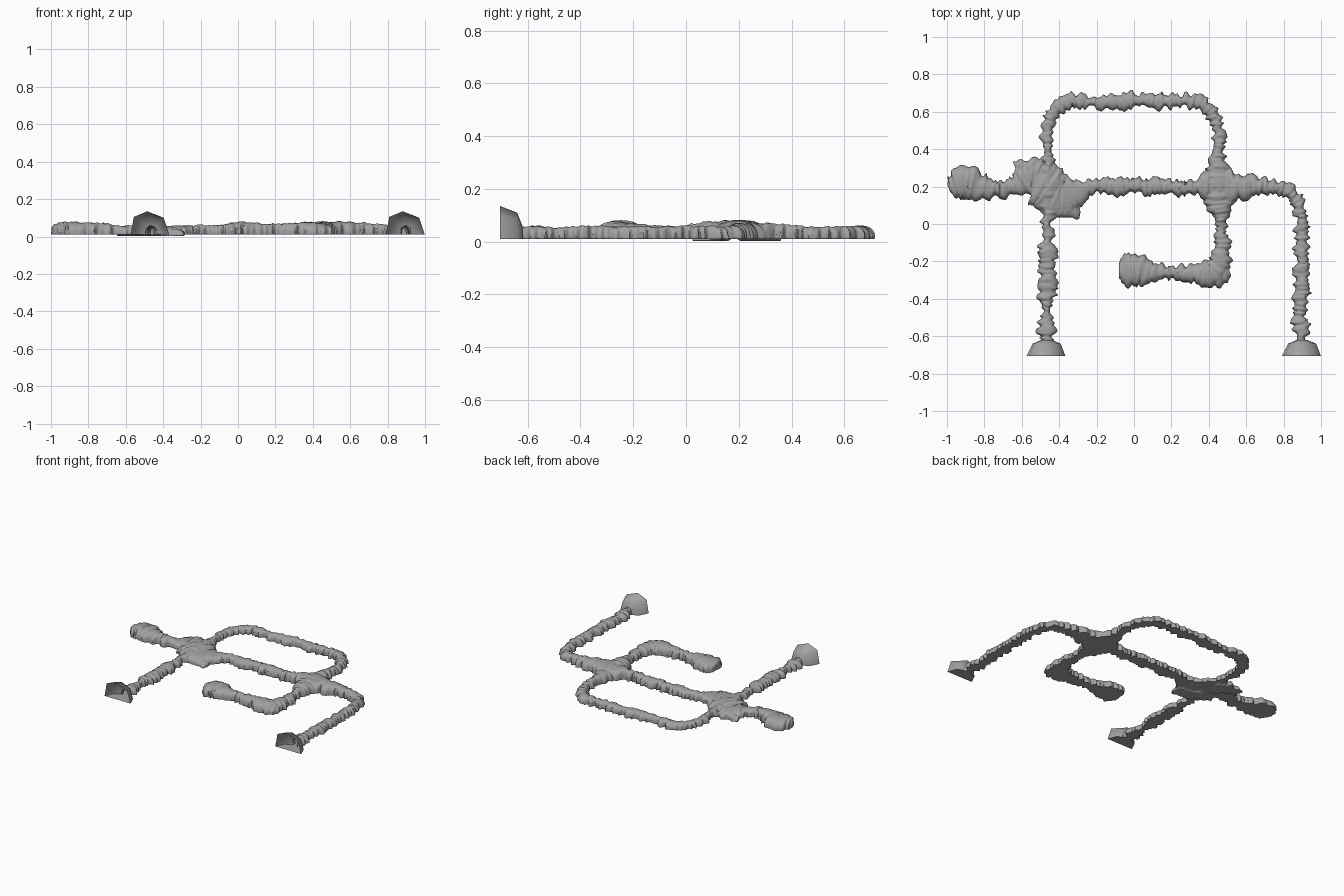
import bpy, bmesh, math, random
from mathutils import Vector

if "Cube" in bpy.data.objects:
    bpy.data.objects.remove(bpy.data.objects["Cube"])

random.seed(4)
MOUTH_Y = -0.628

rock = bpy.data.materials.new("rock")
rock.diffuse_color = (0.36, 0.36, 0.36, 1)
rock.use_nodes = True
rock.node_tree.nodes["Principled BSDF"].inputs["Base Color"].default_value = rock.diffuse_color


def smooth_path(pts, step=0.012):
    """Catmull-Rom through (x, y, half width, height) points."""
    p = [Vector(q) for q in pts]
    p = [p[0] * 2 - p[1]] + p + [p[-1] * 2 - p[-2]]
    out = []
    for i in range(1, len(p) - 2):
        a, b, c, d = p[i - 1:i + 3]
        n = max(2, round((c - b).length / step))
        for k in range(n):
            t = k / n
            out.append(0.5 * (b * 2 + (c - a) * t + (a * 2 - b * 5 + c * 4 - d) * t * t
                              + (b * 3 - a - c * 3 + d) * t ** 3))
    out.append(p[-2])
    return out


def add_tunnel(bm, pts, base=0.01, sides=12):
    """Flat-floored arch swept along a path, with ragged ribs."""
    path = smooth_path(pts)
    rings = []
    left = right = 0.0
    for i, q in enumerate(path):
        a, b = path[max(i - 2, 0)], path[min(i + 2, len(path) - 1)]
        t = Vector((b.x - a.x, b.y - a.y)).normalized()
        n = Vector((t.y, -t.x))
        left = 0.3 * left + 0.7 * random.uniform(-0.026, 0.026)
        right = 0.3 * right + 0.7 * random.uniform(-0.026, 0.026)
        h = (q.w - base) * random.uniform(0.88, 1.05)
        ring = []
        for k in range(sides + 1):
            ang = math.pi * k / sides
            c = math.cos(ang)
            w = max(q.z + (right if c > 0 else left), 0.016)
            u = w * math.copysign(abs(c) ** 0.85, c)
            z = base + h * max(math.sin(ang), 0) ** 0.7
            ring.append(bm.verts.new((q.x + n.x * u, q.y + n.y * u, z)))
        rings.append(ring)
    m = sides + 1
    for r, s in zip(rings, rings[1:]):
        for k in range(m):
            bm.faces.new((r[k], r[(k + 1) % m], s[(k + 1) % m], s[k]))
    bm.faces.new(rings[0])
    bm.faces.new(rings[-1][::-1])


bm = bmesh.new()
# main gallery: west chamber, two junctions, then down to the east entrance
add_tunnel(bm, [(-.99, .19, .04, .06), (-.96, .2, .07, .075), (-.9, .215, .088, .08),
                (-.8, .195, .065, .08), (-.7, .19, .038, .072), (-.63, .2, .06, .06),
                (-.55, .235, .11, .06), (-.47, .2, .12, .065), (-.4, .15, .10, .06),
                (-.31, .17, .075, .06), (-.24, .2, .042, .062), (-.1, .2, .042, .065),
                (.1, .2, .042, .065), (.28, .19, .036, .07), (.36, .2, .06, .078),
                (.45, .2, .095, .08), (.56, .2, .07, .08), (.68, .2, .045, .075),
                (.79, .19, .035, .065), (.86, .145, .035, .06), (.895, .05, .035, .06),
                (.9, -.1, .037, .06), (.9, -.25, .042, .06), (.9, -.4, .042, .06),
                (.89, -.5, .03, .055), (.895, -.56, .05, .06), (.89, -.62, .028, .058),
                (.89, -.66, .028, .058)])
# west passage: junction down to the west entrance
add_tunnel(bm, [(-.465, .2, .06, .065), (-.465, .06, .035, .06), (-.465, -.04, .028, .055),
                (-.465, -.15, .042, .06), (-.46, -.3, .042, .06), (-.465, -.4, .042, .06),
                (-.465, -.48, .026, .055), (-.465, -.56, .05, .06), (-.465, -.62, .028, .058),
                (-.465, -.66, .028, .058)])
# north loop continuing through the east junction into the inner chamber
add_tunnel(bm, [(-.465, .2, .06, .065), (-.46, .33, .028, .06), (-.46, .43, .024, .055),
                (-.46, .53, .038, .055), (-.42, .615, .034, .055), (-.34, .655, .036, .058),
                (-.2, .65, .032, .058), (-.08, .655, .04, .06), (.03, .66, .04, .06),
                (.15, .655, .038, .06), (.3, .655, .036, .06), (.39, .62, .034, .06),
                (.44, .54, .034, .06), (.455, .45, .03, .06), (.45, .35, .042, .07),
                (.45, .2, .085, .08), (.455, .09, .06, .078), (.465, .02, .042, .07),
                (.465, -.04, .028, .062), (.465, -.12, .045, .065), (.46, -.21, .06, .07),
                (.41, -.265, .065, .075), (.31, -.265, .045, .075), (.21, -.258, .03, .07),
                (.1, -.26, .055, .075), (.02, -.245, .085, .08), (-.04, -.25, .08, .075),
                (-.08, -.25, .045, .06)])
# rounded corner of the inner passage and low side alcoves of the west junction
add_tunnel(bm, [(.38, -.27, .05, .06), (.45, -.27, .06, .065), (.51, -.25, .04, .05)])
add_tunnel(bm, [(-.63, .29, .035, .03), (-.57, .305, .045, .05), (-.47, .26, .06, .06)], 0.002)
add_tunnel(bm, [(-.46, .13, .05, .06), (-.37, .085, .048, .05), (-.29, .09, .04, .03)], 0.002)
bmesh.ops.recalc_face_normals(bm, faces=bm.faces)
raw = bpy.data.meshes.new("cave_tunnels_raw")
bm.to_mesh(raw)
bm.free()
tunnels = bpy.data.objects.new("cave_tunnels", raw)
bpy.context.collection.objects.link(tunnels)

# fuse all passages into one continuous shell
rm = tunnels.modifiers.new("fuse", 'REMESH')
rm.mode = 'VOXEL'
rm.voxel_size = 0.005
dg = bpy.context.evaluated_depsgraph_get()
fused = bpy.data.meshes.new_from_object(tunnels.evaluated_get(dg))
tunnels.modifiers.clear()
tunnels.data = fused

# open the tunnel mouths
bm = bmesh.new()
bm.from_mesh(fused)
bmesh.ops.delete(bm, geom=[v for v in bm.verts if v.co.y < MOUTH_Y], context='VERTS')
bm.to_mesh(fused)
bm.free()

# rock entrances, open at the front and closing in on the tunnel mouth
OUTER = [(-.107, .01), (-.09, .105), (-.018, .135), (.07, .1), (.1, .01)]
INNER = [(-.075, .01), (-.066, .085), (-.015, .11), (.055, .08), (.075, .01)]
MOUTH = [(-.028, .01), (-.023, .045), (-.002, .06), (.022, .045), (.028, .01)]


def entrance(name, x):
    b = bmesh.new()
    rings = [[b.verts.new((x + u, y, z)) for u, z in prof]
             for prof, y in ((OUTER, -.705), (INNER, -.64), (MOUTH, -.62))]
    for r, s in zip(rings, rings[1:]):
        for k in range(5):
            b.faces.new((r[k], r[(k + 1) % 5], s[(k + 1) % 5], s[k]))
    bmesh.ops.recalc_face_normals(b, faces=b.faces)
    me = bpy.data.meshes.new(name)
    b.to_mesh(me)
    b.free()
    ob = bpy.data.objects.new(name, me)
    bpy.context.collection.objects.link(ob)
    return ob


parts = [(tunnels, 40), (entrance("west_entrance", -.467), 70), (entrance("east_entrance", .899), 70)]
for ob, angle in parts:
    ob.data.materials.clear()
    ob.data.materials.append(rock)
    bpy.ops.object.select_all(action='DESELECT')
    bpy.context.view_layer.objects.active = ob
    ob.select_set(True)
    bpy.ops.object.shade_smooth_by_angle(angle=math.radians(angle))
